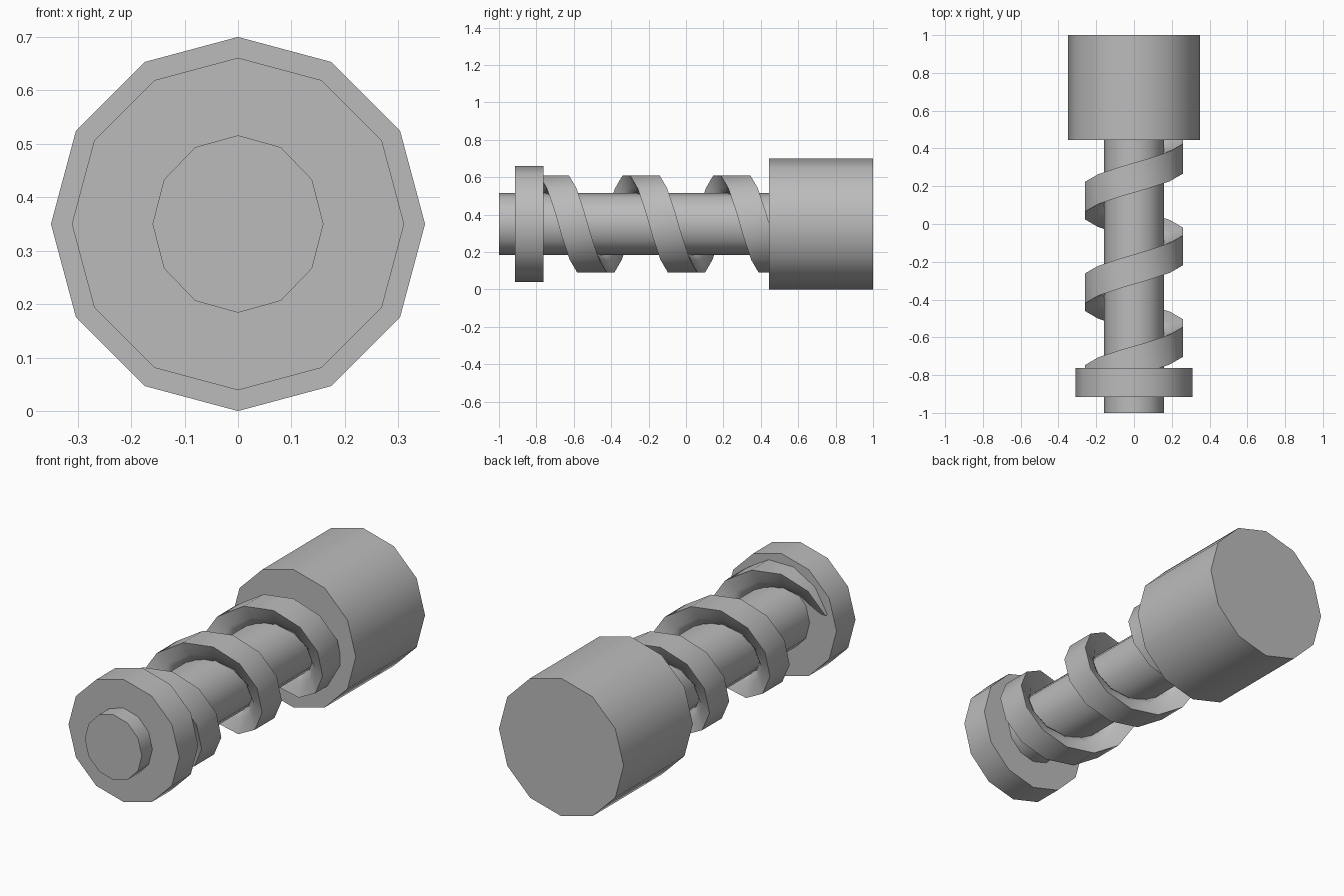
import bpy, bmesh
from math import sin, cos, pi, radians

cube = bpy.data.objects.get("Cube")
if cube:
    bpy.data.objects.remove(cube, do_unlink=True)

AXIS_Z = 0.35
SIDES = 12

grey = bpy.data.materials.new("plain_grey")
grey.use_nodes = True
tone = (0.5, 0.5, 0.5, 1)
grey.diffuse_color = tone
for node in grey.node_tree.nodes:
    if node.type == 'BSDF_PRINCIPLED':
        node.inputs["Base Color"].default_value = tone


def loft(name, rings):
    """Bridge closed rings of points, cap both ends and smooth the result."""
    bm = bmesh.new()
    loops = [[bm.verts.new(p) for p in ring] for ring in rings]
    for a, b in zip(loops, loops[1:]):
        for i in range(len(a)):
            j = (i + 1) % len(a)
            bm.faces.new((a[i], a[j], b[j], b[i]))
    bm.faces.new(loops[0])
    bm.faces.new(loops[-1])
    bmesh.ops.recalc_face_normals(bm, faces=bm.faces)
    mesh = bpy.data.meshes.new(name)
    bm.to_mesh(mesh)
    bm.free()
    mesh.materials.append(grey)
    obj = bpy.data.objects.new(name, mesh)
    bpy.context.collection.objects.link(obj)
    bpy.ops.object.select_all(action='DESELECT')
    obj.select_set(True)
    bpy.context.view_layer.objects.active = obj
    bpy.ops.object.shade_smooth_by_angle(angle=radians(55))
    return obj


def drum(name, y0, y1, rx, rz):
    """Twelve-sided cylinder lying along y."""
    turns = [2 * pi * i / SIDES for i in range(SIDES)]
    loft(name, [[(rx * sin(t), y, AXIS_Z + rz * cos(t)) for t in turns]
                for y in (y0, y1)])


# Shaft, front collar and rear head
drum("shaft", -1.0, 0.5, 0.16, 0.166)
drum("collar", -0.915, -0.763, 0.311, 0.311)
drum("head", 0.445, 1.0, 0.35, 0.35)

# Spiral thread: flat outside, narrowing towards the shaft
PITCH, TOP_Y = 0.485, -0.725
half = [(0.079, 0.269), (0.05, 0.2), (0.02, 0.163)]
section = half + [(-w, r) for w, r in reversed(half)]
rings = []
for step in range(-3, 31):
    turn = (step + 0.5) / SIDES
    t = 2 * pi * turn
    y = TOP_Y + PITCH * turn
    rings.append([(r * sin(t), y + w, AXIS_Z + r * cos(t)) for w, r in section])
loft("spiral_thread", rings)
